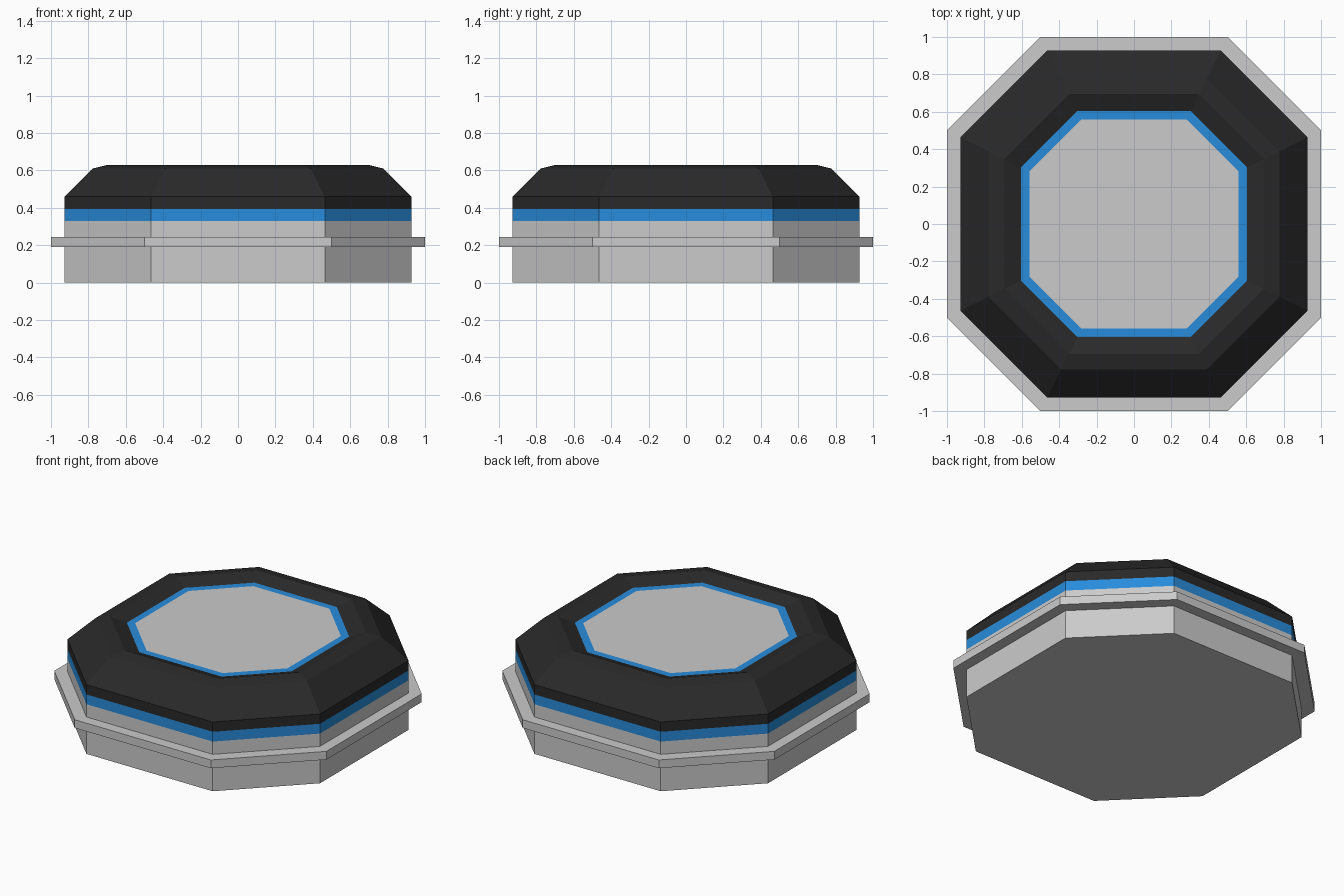
import bpy, bmesh

if "Cube" in bpy.data.objects:
    bpy.data.objects.remove(bpy.data.objects["Cube"])


def srgb(r, g, b):
    f = lambda c: c / 12.92 if c <= 0.04045 else ((c + 0.055) / 1.055) ** 2.4
    return (f(r / 255), f(g / 255), f(b / 255), 1.0)


def material(name, rgb):
    m = bpy.data.materials.new(name)
    m.diffuse_color = srgb(*rgb)
    m.use_nodes = True
    m.node_tree.nodes["Principled BSDF"].inputs["Base Color"].default_value = m.diffuse_color
    return m


grey = material("light grey", (203, 203, 203))
blue = material("bright blue", (40, 140, 219))
black = material("soft black", (41, 41, 41))
MATS = [grey, blue, black]


def octagon(bm, r, z):
    h = r / 2  # long sides, slightly longer diagonals
    pts = [(h, -r), (r, -h), (r, h), (h, r), (-h, r), (-r, h), (-r, -h), (-h, -r)]
    return [bm.verts.new((x, y, z)) for x, y in pts]


def loft(name, rings, mats, closed=False):
    """Stack octagons given as (half width, height); mats colours each band."""
    bm = bmesh.new()
    loops = [octagon(bm, r, z) for r, z in rings]
    pairs = list(zip(loops, loops[1:]))
    if closed:
        pairs.append((loops[-1], loops[0]))
    for (a, b), mi in zip(pairs, mats):
        for i in range(8):
            j = (i + 1) % 8
            bm.faces.new((a[i], a[j], b[j], b[i])).material_index = mi
    if not closed:
        bm.faces.new(loops[0][::-1]).material_index = mats[0]
        bm.faces.new(loops[-1]).material_index = 0
    bmesh.ops.recalc_face_normals(bm, faces=bm.faces)
    me = bpy.data.meshes.new(name)
    bm.to_mesh(me)
    bm.free()
    for m in MATS:
        me.materials.append(m)
    ob = bpy.data.objects.new(name, me)
    bpy.context.collection.objects.link(ob)
    return ob


# Body: grey base, blue stripe, black bevelled cap, recessed blue-rimmed panel
loft("octagonal_body",
     [(0.928, 0), (0.928, 0.33), (0.928, 0.395), (0.928, 0.46), (0.778, 0.61),
      (0.695, 0.63), (0.605, 0.595), (0.56, 0.595)],
     [0, 1, 2, 2, 2, 2, 1])

# Flange around the base
loft("base_flange",
     [(0.92, 0.19), (1.0, 0.19), (1.0, 0.245), (0.92, 0.245)],
     [0, 0, 0, 0], closed=True)
